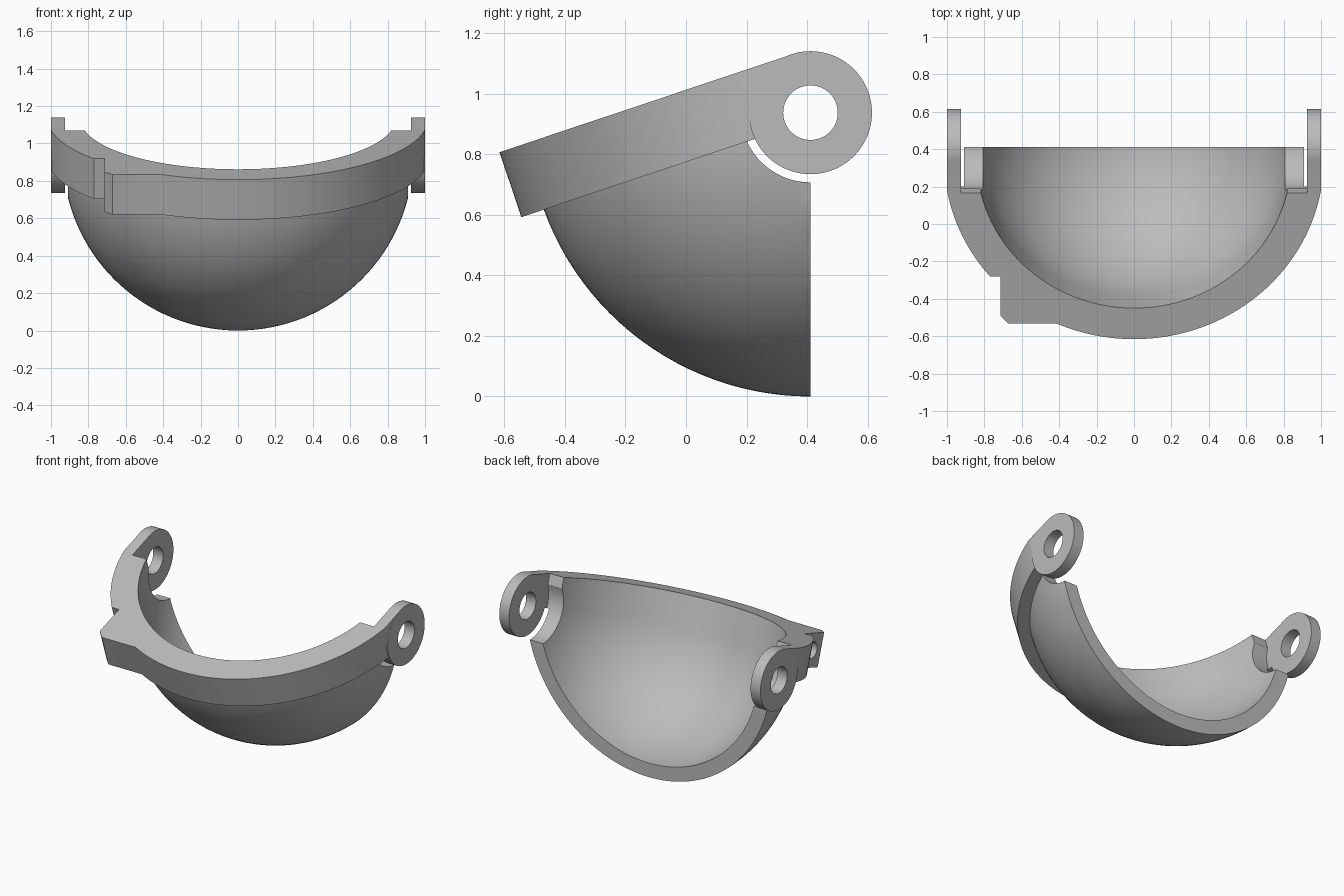
import bpy
import bmesh
from math import sin, cos, acos, asin, radians, pi
from mathutils import Matrix, Vector

cube = bpy.data.objects.get("Cube")
if cube:
    bpy.data.objects.remove(cube, do_unlink=True)

PIVOT = Vector((0, 0.411, 0.937))
TILT = Matrix.Translation(PIVOT) @ Matrix.Rotation(radians(18.5), 4, 'X')
LEVEL = Matrix.Translation(PIVOT)
BAND_R, SHELL_R, INNER_R = 1.015, 0.937, 0.84
BAND_LOW, BAND_HIGH = -0.024, 0.202
BAND_SIDE = 0.9995
EAR_R, EAR_IN, EAR_OUT = 0.203, 0.9245, 1.0

grey = bpy.data.materials.new("light_grey")
grey.use_nodes = True
colour = (0.5, 0.5, 0.5, 1)
grey.diffuse_color = colour
grey.node_tree.nodes["Principled BSDF"].inputs["Base Color"].default_value = colour


def finish(name, bm, matrix):
    bm.transform(matrix)
    bmesh.ops.recalc_face_normals(bm, faces=bm.faces[:])
    mesh = bpy.data.meshes.new(name)
    bm.to_mesh(mesh)
    bm.free()
    mesh.materials.append(grey)
    obj = bpy.data.objects.new(name, mesh)
    bpy.context.collection.objects.link(obj)
    return obj


def sphere_mesh(radius):
    bm = bmesh.new()
    bmesh.ops.create_uvsphere(bm, u_segments=128, v_segments=64, radius=radius)
    return bm


def raise_geometry(bm, geom, height):
    verts = [v for v in geom if isinstance(v, bmesh.types.BMVert)]
    bmesh.ops.translate(bm, vec=(0, 0, height), verts=verts)


def box(name, low, high, matrix):
    bm = bmesh.new()
    bmesh.ops.create_cube(bm, size=1)
    low, high = Vector(low), Vector(high)
    bmesh.ops.scale(bm, vec=high - low, verts=bm.verts[:])
    return finish(name, bm, matrix @ Matrix.Translation((low + high) / 2))


def rod(name, radius, x0, x1, y=0, z=0):
    """Cylinder lying along x, placed in the tilted frame."""
    bm = bmesh.new()
    bmesh.ops.create_cone(bm, cap_ends=True, segments=96, radius1=radius,
                          radius2=radius, depth=x1 - x0)
    place = Matrix.Translation(((x0 + x1) / 2, y, z)) @ Matrix.Rotation(pi / 2, 4, 'Y')
    return finish(name, bm, TILT @ place)


def combine(target, tool, operation):
    mod = target.modifiers.new("combine", 'BOOLEAN')
    mod.operation, mod.object, mod.solver = operation, tool, 'EXACT'
    bpy.context.view_layer.objects.active = target
    bpy.ops.object.modifier_apply(modifier=mod.name)
    bpy.data.objects.remove(tool, do_unlink=True)


def arc(a0, a1, steps):
    angles = [a0 + (a1 - a0) * i / steps for i in range(steps + 1)]
    return [(BAND_R * sin(a), -BAND_R * cos(a)) for a in angles]


# Tilted half-ring outline, with flattened sides and a latch block at front right
side = asin(BAND_SIDE / BAND_R)
front = -0.928
outline = [(BAND_SIDE, 0)] + arc(side, -acos(-front / BAND_R), 80)
outline += [(-0.67, front), (-0.715, -0.883), (-0.715, -0.662)]
outline += arc(-asin(0.77 / BAND_R), -side, 20) + [(-BAND_SIDE, 0)]

bm = bmesh.new()
face = bm.faces.new([bm.verts.new((x, y, BAND_LOW)) for x, y in outline])
raised = bmesh.ops.extrude_face_region(bm, geom=[face])["geom"]
raise_geometry(bm, raised, BAND_HIGH - BAND_LOW)
guard = finish("bowl_guard", bm, TILT)

# Quarter-sphere bowl joined to the band
bowl = finish("bowl", sphere_mesh(SHELL_R), LEVEL)
combine(bowl, box("rear_cut", (-2, 0, -2), (2, 2, 2), LEVEL), 'DIFFERENCE')
combine(bowl, box("upper_cut", (-2, -2, 0.15), (2, 2, 3), TILT), 'DIFFERENCE')
combine(guard, bowl, 'UNION')

# Hollow: round below, straight-walled through the band
bm = sphere_mesh(INNER_R)
bmesh.ops.delete(bm, geom=[v for v in bm.verts if v.co.z > 0.001], context='VERTS')
rim = [e for e in bm.edges if e.is_boundary]
raise_geometry(bm, bmesh.ops.extrude_edge_only(bm, edges=rim)["geom"], 0.5)
bmesh.ops.holes_fill(bm, edges=[e for e in bm.edges if e.is_boundary], sides=0)
combine(guard, finish("hollow", bm, TILT), 'DIFFERENCE')

# Clearance around the pivots, inside the ears
gap = 0.925
combine(guard, rod("clearance", 0.23, -gap, gap), 'DIFFERENCE')
combine(guard, box("clearance_top", (-gap, -0.19, 0), (gap, 1, 1), TILT), 'DIFFERENCE')

# Pivot ears, each with its hole
for name, x0, x1 in (("left_ear", EAR_IN, EAR_OUT), ("right_ear", -EAR_OUT, -EAR_IN)):
    combine(guard, rod(name, EAR_R, x0, x1), 'UNION')
    combine(guard, rod("pivot_hole", 0.09, x0 - 0.05, x1 + 0.05), 'DIFFERENCE')

# Blind hole in the latch block
combine(guard, rod("latch_hole", 0.055, -0.9, -0.48, y=-0.78, z=0.09), 'DIFFERENCE')

bpy.ops.object.select_all(action='DESELECT')
guard.select_set(True)
bpy.context.view_layer.objects.active = guard
bpy.ops.object.shade_smooth_by_angle(angle=radians(25))
